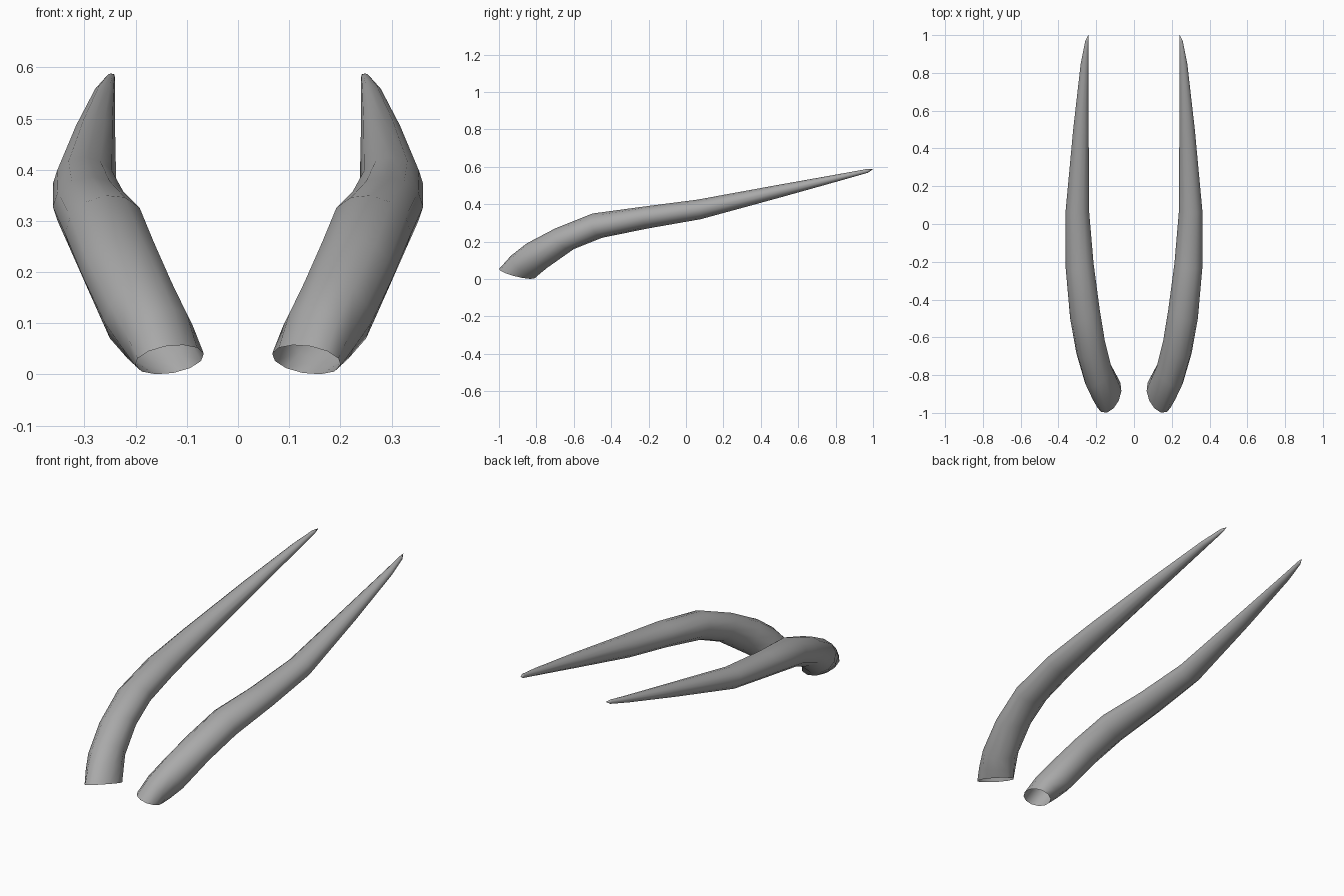
import bpy, bmesh, math
from mathutils import Vector

if "Cube" in bpy.data.objects:
    bpy.data.objects.remove(bpy.data.objects["Cube"])

SIDES = 12

# cross-sections from root to tip: centre, half-axis towards the top, half-axis towards the outside
RINGS = [
    ((.134, -.904, .029), (.008, -.094, .026), (.067, -.02, -.012)),
    ((.158, -.86, .075), (.004, -.075, .05), (.069, -.033, -.022)),
    ((.19, -.797, .125), (0, -.055, .065), (.07, -.042, -.025)),
    ((.23, -.65, .215), (0, -.05, .055), (.075, -.035, -.02)),
    ((.26, -.475, .285), (0, -.025, .065), (.078, -.025, -.01)),
    ((.288, -.22, .328), (0, -.015, .058), (.074, -.01, 0)),
    ((.30, .07, .372), (0, -.01, .052), (.062, 0, 0)),
    ((.281, .50, .47), (0, -.008, .033), (.041, 0, 0)),
    ((.261, .85, .55), (0, -.004, .016), (.021, 0, 0)),
    ((.249, .97, .578), (0, -.002, .010), (.009, 0, 0)),
]
TIP = (.242, 1.0, .587)


def make_horn(name):
    bm = bmesh.new()
    loops = []
    for c, u, v in RINGS:
        c, u, v = Vector(c), Vector(u), Vector(v)
        loops.append([bm.verts.new(c + u * math.sin(a) + v * math.cos(a))
                      for a in (2 * math.pi * i / SIDES for i in range(SIDES))])
    # tube wall, open at the root
    for a, b in zip(loops, loops[1:]):
        for i in range(SIDES):
            j = (i + 1) % SIDES
            bm.faces.new((a[i], b[i], b[j], a[j]))
    # pointed tip
    tip = bm.verts.new(TIP)
    last = loops[-1]
    for i in range(SIDES):
        bm.faces.new((last[i], tip, last[(i + 1) % SIDES]))
    bmesh.ops.recalc_face_normals(bm, faces=bm.faces)
    for f in bm.faces:
        f.smooth = True
    mesh = bpy.data.meshes.new(name)
    bm.to_mesh(mesh)
    bm.free()
    ob = bpy.data.objects.new(name, mesh)
    bpy.context.collection.objects.link(ob)
    return ob


# pair of horns mirrored across x = 0
horns = make_horn("horns")
mirror = horns.modifiers.new("mirror", 'MIRROR')
mirror.use_axis = (True, False, False)
mirror.use_mirror_merge = False

# dark grey horn surface
grey = bpy.data.materials.new("dark_grey")
grey.diffuse_color = (.4, .4, .4, 1)
grey.use_nodes = True
grey.node_tree.nodes["Principled BSDF"].inputs["Base Color"].default_value = grey.diffuse_color
horns.data.materials.append(grey)
